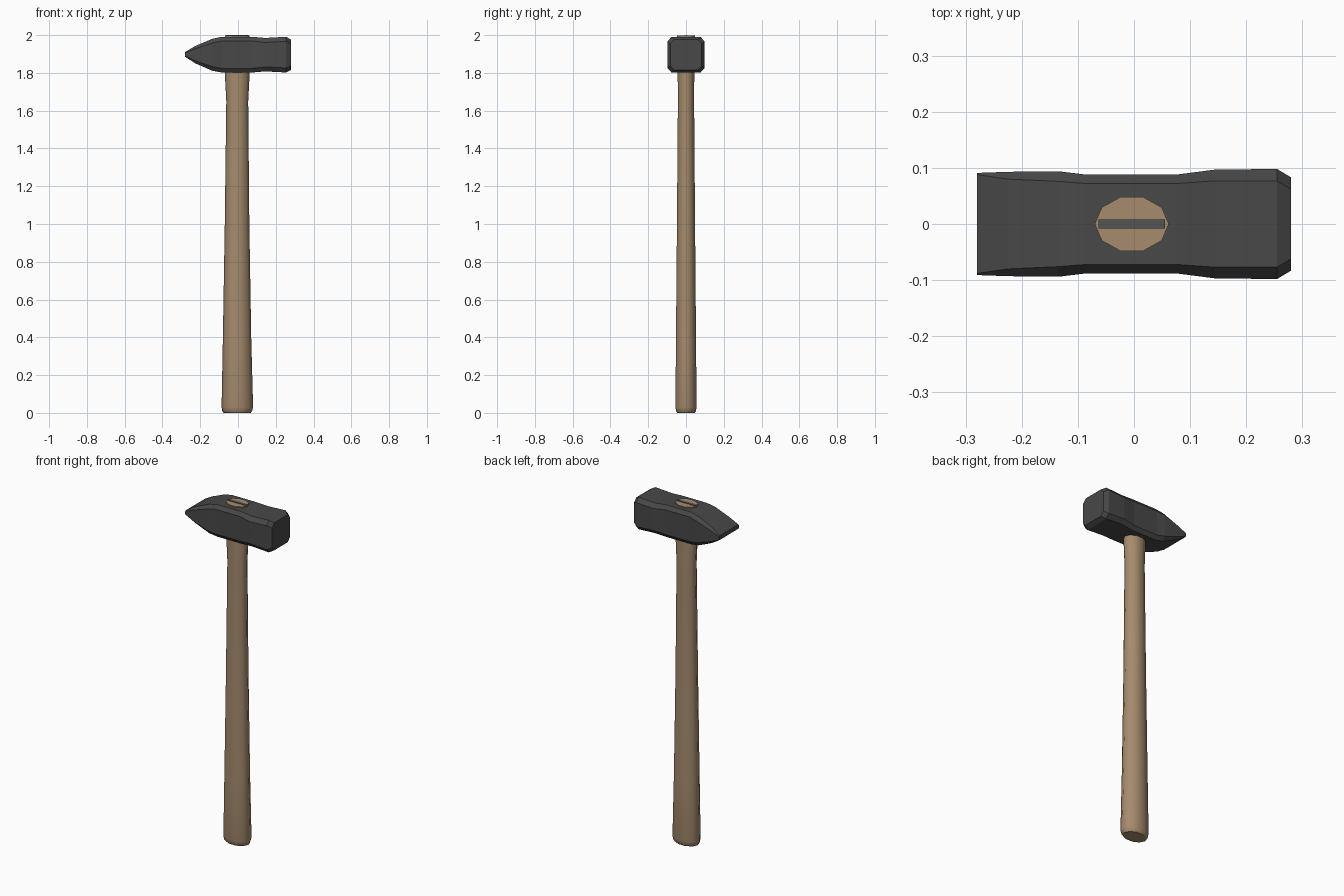
import bpy, bmesh, math

cube = bpy.data.objects.get("Cube")
if cube:
    bpy.data.objects.remove(cube)


def material(name, rgb):
    m = bpy.data.materials.new(name)
    m.use_nodes = True
    m.diffuse_color = (*rgb, 1)
    bsdf = next(n for n in m.node_tree.nodes if n.type == 'BSDF_PRINCIPLED')
    bsdf.inputs["Base Color"].default_value = (*rgb, 1)
    return m


def loft(name, rings, mat, smooth_angle=None):
    """Skin a row of matching closed rings and cap both ends."""
    bm = bmesh.new()
    loops = [[bm.verts.new(p) for p in ring] for ring in rings]
    n = len(loops[0])
    for a, b in zip(loops, loops[1:]):
        for i in range(n):
            j = (i + 1) % n
            bm.faces.new((a[i], a[j], b[j], b[i]))
    bm.faces.new(loops[0])
    bm.faces.new(loops[-1])
    bmesh.ops.recalc_face_normals(bm, faces=bm.faces)
    mesh = bpy.data.meshes.new(name)
    bm.to_mesh(mesh)
    bm.free()
    mesh.materials.append(mat)
    obj = bpy.data.objects.new(name, mesh)
    bpy.context.collection.objects.link(obj)
    if smooth_angle:
        bpy.ops.object.select_all(action='DESELECT')
        obj.select_set(True)
        bpy.context.view_layer.objects.active = obj
        bpy.ops.object.shade_smooth_by_angle(angle=math.radians(smooth_angle))
    return obj


def oval(z, left, right, half_y, sides=10):
    """Faceted oval ring with points at both x ends and flats in y."""
    cx, rx = (left + right) / 2, (right - left) / 2
    ry = half_y / math.sin(math.radians(72))
    angles = [2 * math.pi * i / sides for i in range(sides)]
    return [(cx + rx * math.cos(a), ry * math.sin(a), z) for a in angles]


def octagon(x, bottom, top, half_y, flat_y, bevel):
    """Chamfered rectangle across the head."""
    right = [(flat_y, bottom), (half_y, bottom + bevel),
             (half_y, top - bevel), (flat_y, top)]
    left = [(-y, z) for y, z in reversed(right)]
    return [(x, y, z) for y, z in right + left]


wood = material("light wood", (0.38, 0.26, 0.155))
iron = material("dark iron", (0.065, 0.065, 0.065))
steel = material("wedge steel", (0.085, 0.09, 0.095))

# Handle: swollen rounded butt, slim neck, flared top
loft("handle", [oval(*s) for s in (
    (0.0, -0.075, 0.067, 0.046),
    (0.008, -0.083, 0.074, 0.052),
    (0.03, -0.087, 0.08, 0.056),
    (0.4, -0.08, 0.07, 0.053),
    (1.0, -0.07, 0.06, 0.048),
    (1.65, -0.062, 0.054, 0.043),
    (1.8, -0.07, 0.062, 0.044),
    (1.997, -0.07, 0.062, 0.048),
)], wood, 50)

# Head: wedge-shaped peen on the left, waist at the eye, chamfered face
loft("hammer_head", [octagon(*s) for s in (
    (-0.28, 1.885, 1.91, 0.091, 0.088, 0.004),
    (-0.225, 1.85, 1.943, 0.093, 0.08, 0.014),
    (-0.135, 1.811, 1.981, 0.094, 0.076, 0.022),
    (-0.085, 1.802, 1.991, 0.088, 0.072, 0.022),
    (0.075, 1.802, 1.991, 0.088, 0.072, 0.022),
    (0.145, 1.808, 1.985, 0.097, 0.077, 0.024),
    (0.255, 1.802, 1.991, 0.098, 0.077, 0.024),
    (0.28, 1.815, 1.977, 0.083, 0.062, 0.022),
)], iron)

# Wedge driven into the end of the handle
loft("wedge", [[(-0.063, -h, z), (0.055, -h, z), (0.055, h, z), (-0.063, h, z)]
               for z, h in ((1.92, 0.003), (2.0, 0.008))], steel)
